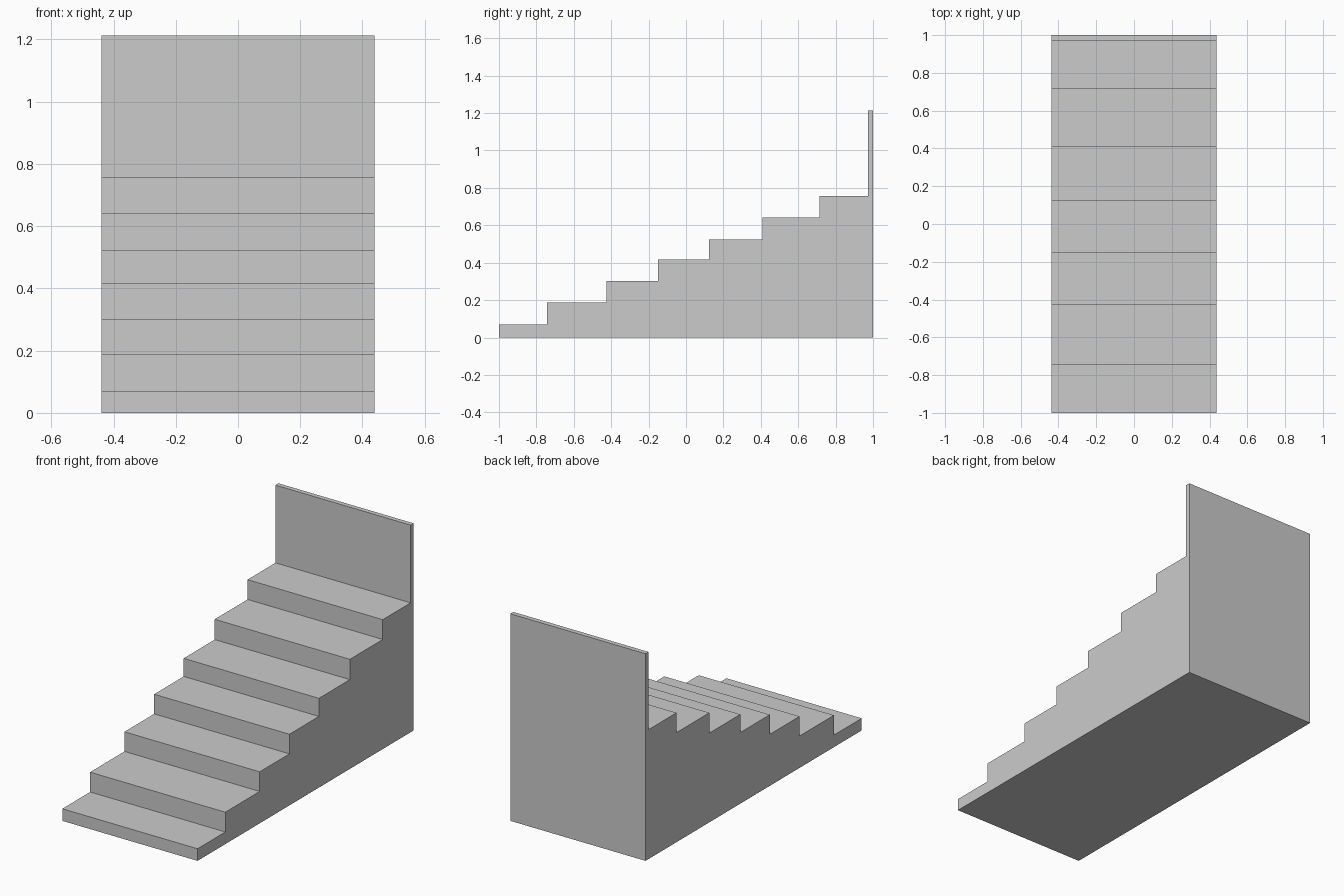
import bpy
import bmesh

if "Cube" in bpy.data.objects:
    bpy.data.objects.remove(bpy.data.objects["Cube"])

HALF_WIDTH = 0.438
WALL_TOP = 1.213

# Front edge (y) and tread height (z) of each step
steps = [(-1.0, 0.071), (-0.743, 0.187), (-0.425, 0.302), (-0.15, 0.417),
         (0.123, 0.523), (0.41, 0.642), (0.714, 0.758)]
wall = (0.972, WALL_TOP)

# Side profile: stepped top edge, thin back wall, flat base
profile = [(-1.0, 0.0)]
levels = steps + [wall]
ends = [y for y, z in levels[1:]] + [1.0]
for (y, z), y_end in zip(levels, ends):
    profile += [(y, z), (y_end, z)]
profile.append((1.0, 0.0))

# Staircase with back wall: extrude the profile across the width
bm = bmesh.new()
side = bm.faces.new([bm.verts.new((-HALF_WIDTH, y, z)) for y, z in profile])
extruded = bmesh.ops.extrude_face_region(bm, geom=[side], use_keep_orig=True)
moved = [g for g in extruded["geom"] if isinstance(g, bmesh.types.BMVert)]
bmesh.ops.translate(bm, verts=moved, vec=(2 * HALF_WIDTH, 0, 0))
bmesh.ops.recalc_face_normals(bm, faces=bm.faces)

mesh = bpy.data.meshes.new("staircase")
bm.to_mesh(mesh)
bm.free()
bpy.context.collection.objects.link(bpy.data.objects.new("staircase", mesh))
